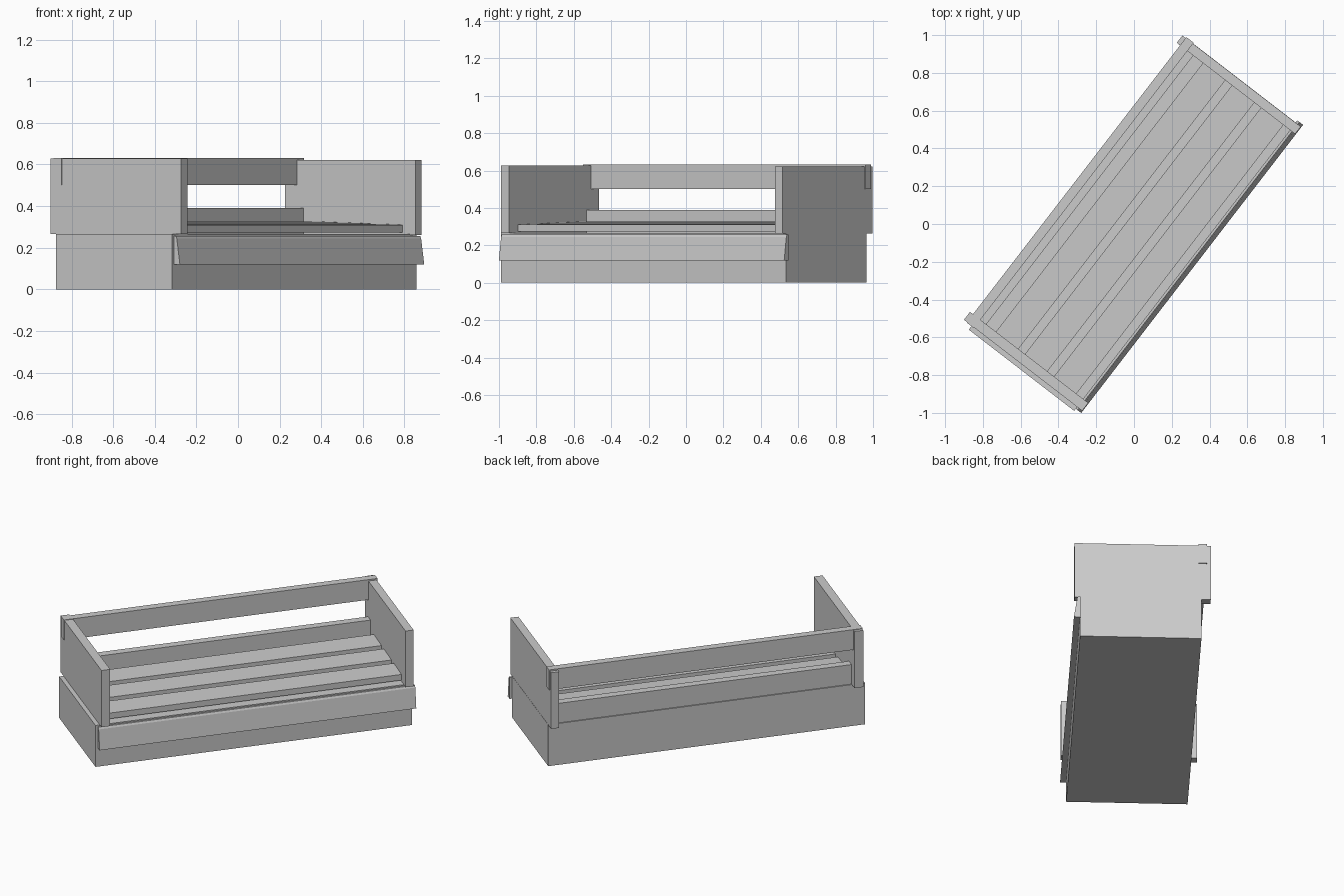
import bpy, bmesh, math
from mathutils import Matrix

cube = bpy.data.objects.get("Cube")
if cube:
    bpy.data.objects.remove(cube, do_unlink=True)

grey = bpy.data.materials.new("plain_grey")
grey.use_nodes = True
grey.diffuse_color = (0.6, 0.6, 0.6, 1)
grey.node_tree.nodes["Principled BSDF"].inputs["Base Color"].default_value = (0.6, 0.6, 0.6, 1)

# The whole crate stands turned about the vertical axis
TURN = Matrix.Rotation(math.radians(52.4), 4, 'Z')


def prism(name, u0, u1, profile):
    """Extrude a (depth, height) profile along the crate's length."""
    bm = bmesh.new()
    face = bm.faces.new([bm.verts.new((u0, v, z)) for v, z in profile])
    ext = bmesh.ops.extrude_face_region(bm, geom=[face])
    moved = [g for g in ext["geom"] if isinstance(g, bmesh.types.BMVert)]
    bmesh.ops.translate(bm, verts=moved, vec=(u1 - u0, 0, 0))
    bmesh.ops.recalc_face_normals(bm, faces=bm.faces)
    mesh = bpy.data.meshes.new(name)
    bm.to_mesh(mesh)
    bm.free()
    mesh.materials.append(grey)
    obj = bpy.data.objects.new(name, mesh)
    obj.matrix_world = TURN
    bpy.context.collection.objects.link(obj)
    return obj


def board(name, u0, u1, v0, v1, z0, z1):
    return prism(name, u0, u1, [(v0, z0), (v1, z0), (v1, z1), (v0, z1)])


# Solid plinth
board("base", -0.977, 0.948, -0.353, 0.352, 0, 0.265)

# Wedge-shaped front panel, thicker at the bottom
prism("front_panel", -0.963, 0.962,
      [(-0.35, 0.12), (-0.389, 0.12), (-0.37, 0.245), (-0.364, 0.257), (-0.35, 0.257)])

# Upright end boards
board("near_end_board", -0.951, -0.898, -0.386, 0.404, 0.265, 0.628)
board("far_end_board", 0.898, 0.947, -0.385, 0.406, 0.262, 0.622)

# Back rails
board("upper_back_rail", -0.954, 0.953, 0.335, 0.384, 0.502, 0.631)
board("lower_back_rail", -0.9, 0.9, 0.295, 0.345, 0.264, 0.39)

# Seat slats, rising slightly to the back
for i in range(3):
    v = -0.307 + i * 0.194
    z = 0.31 + i * 0.006
    prism("seat_slat_%d" % (i + 1), -0.9, 0.9,
          [(v, z - 0.037), (v + 0.15, z - 0.032), (v + 0.15, z + 0.005), (v, z)])
